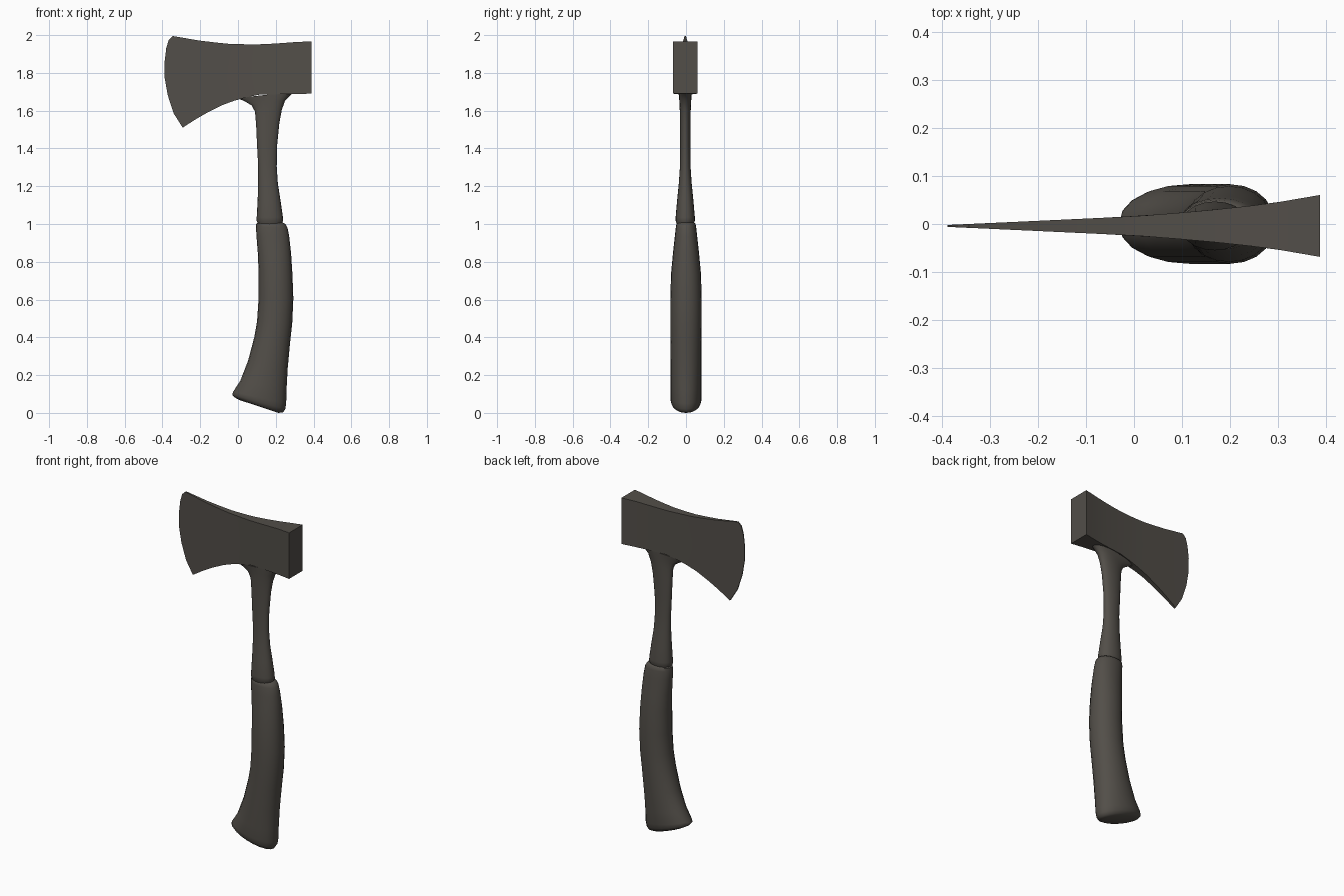
import bpy, bmesh, math

if "Cube" in bpy.data.objects:
    bpy.data.objects.remove(bpy.data.objects["Cube"])

mat = bpy.data.materials.new("dark warm grey")
mat.diffuse_color = (0.085, 0.077, 0.066, 1)
mat.use_nodes = True
mat.node_tree.nodes["Principled BSDF"].inputs["Base Color"].default_value = mat.diffuse_color
YC = -0.004  # head and shaft sit slightly off centre


def finish(name, bm, angle):
    bmesh.ops.recalc_face_normals(bm, faces=bm.faces)
    me = bpy.data.meshes.new(name)
    bm.to_mesh(me)
    bm.free()
    ob = bpy.data.objects.new(name, me)
    bpy.context.collection.objects.link(ob)
    me.materials.append(mat)
    bpy.ops.object.select_all(action='DESELECT')
    bpy.context.view_layer.objects.active = ob
    ob.select_set(True)
    bpy.ops.object.shade_smooth_by_angle(angle=math.radians(angle))
    return ob


def interp(table, x):
    for (a, p), (b, q) in zip(table, table[1:]):
        if x <= b:
            return p + (q - p) * (x - a) / (b - a)
    return table[-1][1]


def loft(name, sections, yc=0, n=20):
    """Oval rings given as left x, left z, right x, right z, half depth, taper."""
    bm = bmesh.new()
    rings = []
    for xl, zl, xr, zr, hy, taper in sections:
        ring = []
        for i in range(n):
            a = 2 * math.pi * i / n
            c, s = math.cos(a), math.sin(a)
            t = (1 + c) / 2
            y = math.copysign(abs(s) ** 0.9, s) * hy * (1 + taper * c)
            ring.append(bm.verts.new((xl + (xr - xl) * t, yc + y, zl + (zr - zl) * t)))
        rings.append(ring)
    for r, q in zip(rings, rings[1:]):
        for i in range(n):
            j = (i + 1) % n
            bm.faces.new((r[i], r[j], q[j], q[i]))
    bm.faces.new(rings[0])
    bm.faces.new(rings[-1])
    return finish(name, bm, 50)


# Axe head: columns from the curved cutting edge to the flat poll
edge = [(-.345, 2.0), (-.367, 1.98), (-.380, 1.935), (-.389, 1.86),
        (-.388, 1.777), (-.372, 1.687), (-.340, 1.59), (-.293, 1.515)]
top = [(-.345, 2.0), (-.18, 1.972), (-.05, 1.959), (.08, 1.955), (.2, 1.96), (.3, 1.968), (.388, 1.972)]
bottom = [(-.293, 1.515), (-.22, 1.562), (-.15, 1.602), (-.065, 1.643), (0, 1.664), (.1, 1.69), (.388, 1.695)]
thick = [(-.39, .002), (-.3, .006), (0, .02), (.14, .031), (.28, .046), (.388, .0645)]

bm = bmesh.new()
stations = [0, .1, .19, .31, .4, .5, .6, .7, .8, .88, .94, 1]
sides = {1: [], -1: []}
for u in stations:
    xt, xb = -.345 + u * .733, -.293 + u * .681
    zt, zb = interp(top, xt), interp(bottom, xb)
    for s in sides:
        col = []
        for ex, ez in edge:
            v = (2.0 - ez) / .485
            bulge = (ex - (-.345 + .052 * v)) * (1 - u) ** 1.5
            x = xt + (xb - xt) * v + bulge
            col.append(bm.verts.new((x, YC + s * interp(thick, x), zt + (zb - zt) * v)))
        sides[s].append(col)
L, R = sides[1], sides[-1]
m, k = len(stations), len(edge)
for g in (L, R):
    for i in range(m - 1):
        for j in range(k - 1):
            bm.faces.new((g[i][j], g[i + 1][j], g[i + 1][j + 1], g[i][j + 1]))
for i in range(m - 1):
    for j in (0, k - 1):
        bm.faces.new((L[i][j], L[i + 1][j], R[i + 1][j], R[i][j]))
for j in range(k - 1):
    for i in (0, m - 1):
        bm.faces.new((L[i][j], L[i][j + 1], R[i][j + 1], R[i][j]))
finish("axe_head", bm, 30)

# Shaft: flares into the head above and widens to a rim at the grip
loft("shaft", [
    (-.005, 1.672, .30, 1.705, .031, .4), (.035, 1.655, .278, 1.688, .031, .35),
    (.072, 1.633, .25, 1.66, .030, .25), (.090, 1.60, .232, 1.61, .029, .1),
    (.096, 1.53, .219, 1.54, .028, 0), (.101, 1.42, .207, 1.42, .027, 0),
    (.107, 1.31, .205, 1.31, .028, 0), (.107, 1.22, .211, 1.22, .034, 0),
    (.104, 1.13, .225, 1.13, .043, 0), (.099, 1.04, .238, 1.04, .051, 0),
    (.099, 1.022, .239, 1.022, .051, 0), (.105, 1.01, .233, 1.01, .046, 0),
    (.11, .97, .23, .97, .04, 0)], YC)

# Grip: curved handle with a swept, slanted butt
loft("grip", [
    (.108, 1.012, .238, 1.012, .043, 0), (.097, 1.008, .252, 1.004, .050, 0),
    (.095, .99, .262, .985, .054, 0), (.098, .94, .271, .94, .059, 0),
    (.105, .85, .281, .85, .069, 0), (.109, .75, .288, .74, .079, 0),
    (.109, .61, .293, .61, .083, 0), (.101, .49, .287, .48, .083, 0),
    (.086, .405, .276, .38, .083, 0), (.053, .28, .263, .24, .083, 0),
    (.012, .175, .257, .13, .083, 0), (-.025, .118, .255, .055, .083, 0),
    (-.031, .102, .25, .025, .080, 0), (-.022, .09, .239, .008, .072, 0),
    (.005, .074, .215, .005, .058, 0)])

# Settle the butt exactly on the ground
objs = list(bpy.context.collection.objects)
low = min(v.co.z for o in objs for v in o.data.vertices)
for o in objs:
    for v in o.data.vertices:
        v.co.z -= low
